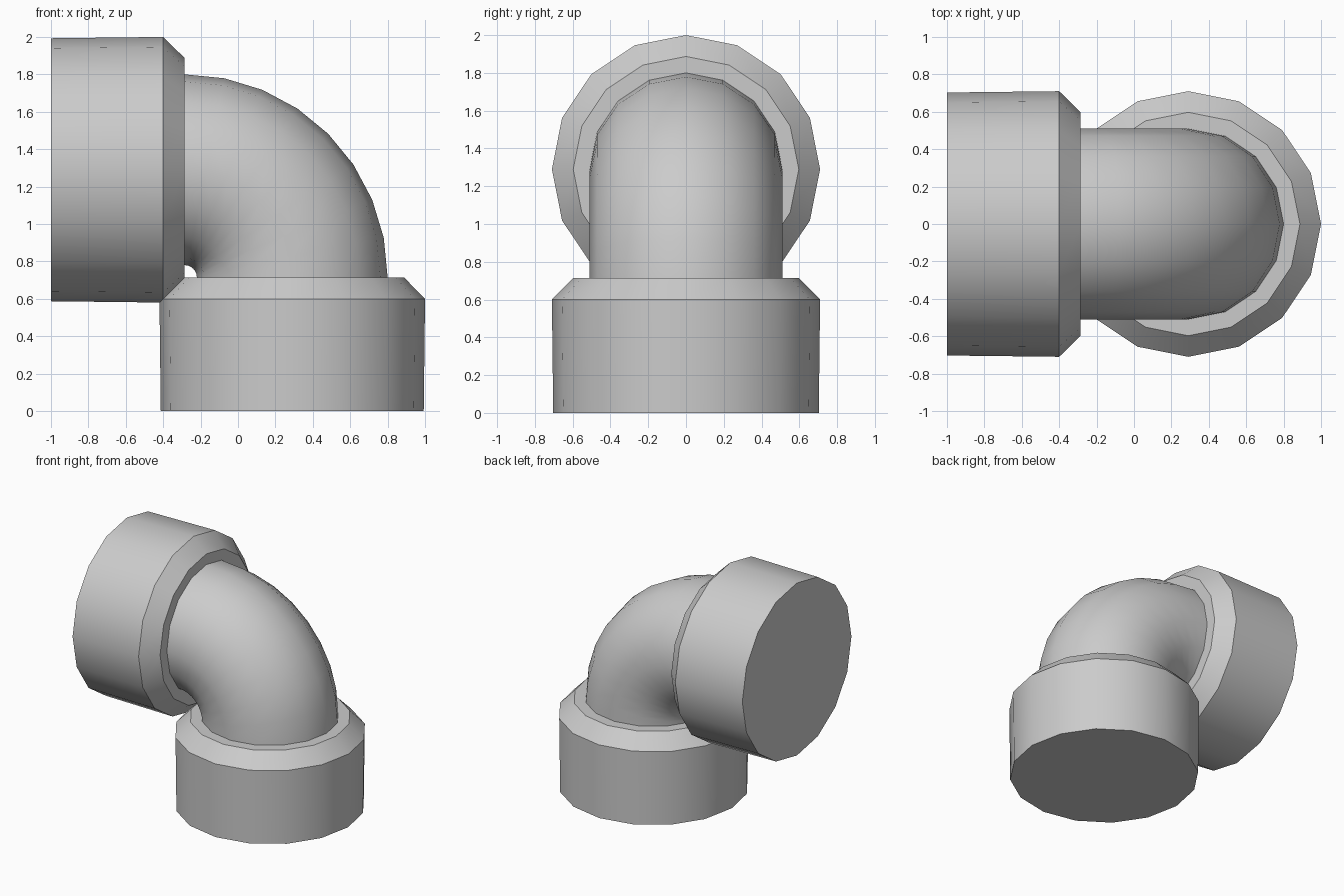
import bpy, bmesh
from math import cos, sin, pi, radians
from mathutils import Vector

if "Cube" in bpy.data.objects:
    bpy.data.objects.remove(bpy.data.objects["Cube"])

SIDES = 16
BEND_STEPS = 8
CENTRE = Vector((-0.285, 0, 0.715))   # centre of the 90 degree bend
BEND_R = 0.575
PIPE_R = 0.51


def ring(bm, turn, offset, radius):
    """Circle of verts across the pipe path, shifted along its tangent."""
    out = Vector((cos(turn), 0, sin(turn)))
    tangent = Vector((-sin(turn), 0, cos(turn)))
    mid = CENTRE + out * BEND_R + tangent * offset
    side = Vector((0, 1, 0))
    return [bm.verts.new(mid + (out * cos(a) + side * sin(a)) * radius)
            for a in (2 * pi * i / SIDES for i in range(SIDES))]


def loft(name, sections, cap_first=False):
    """Skin a list of (turn, offset, radius) sections."""
    bm = bmesh.new()
    rings = [ring(bm, *s) for s in sections]
    for a, b in zip(rings, rings[1:]):
        for i in range(SIDES):
            j = (i + 1) % SIDES
            bm.faces.new((a[i], a[j], b[j], b[i]))
    if cap_first:
        bm.faces.new(rings[0][::-1])
    # sections running backwards along the path come out inside-out
    if sections[0][1] > 0:
        bmesh.ops.reverse_faces(bm, faces=bm.faces[:])
    mesh = bpy.data.meshes.new(name)
    bm.to_mesh(mesh)
    bm.free()
    obj = bpy.data.objects.new(name, mesh)
    bpy.context.collection.objects.link(obj)
    bpy.ops.object.select_all(action='DESELECT')
    obj.select_set(True)
    bpy.context.view_layer.objects.active = obj
    bpy.ops.object.shade_smooth_by_angle(angle=radians(30))
    return obj


# Curved pipe
loft("elbow_pipe", [(pi / 2 * i / BEND_STEPS, 0, PIPE_R)
                    for i in range(BEND_STEPS + 1)])

# Sockets: closed mouth, slightly flared wall, chamfer, shoulder to the pipe
profile = [(0.715, 0.703), (0.115, 0.71), (0, 0.597), (0, PIPE_R)]
for name, turn, sign in (("bottom_socket", 0, -1), ("side_socket", pi / 2, 1)):
    loft(name, [(turn, sign * d, r) for d, r in profile], cap_first=True)
